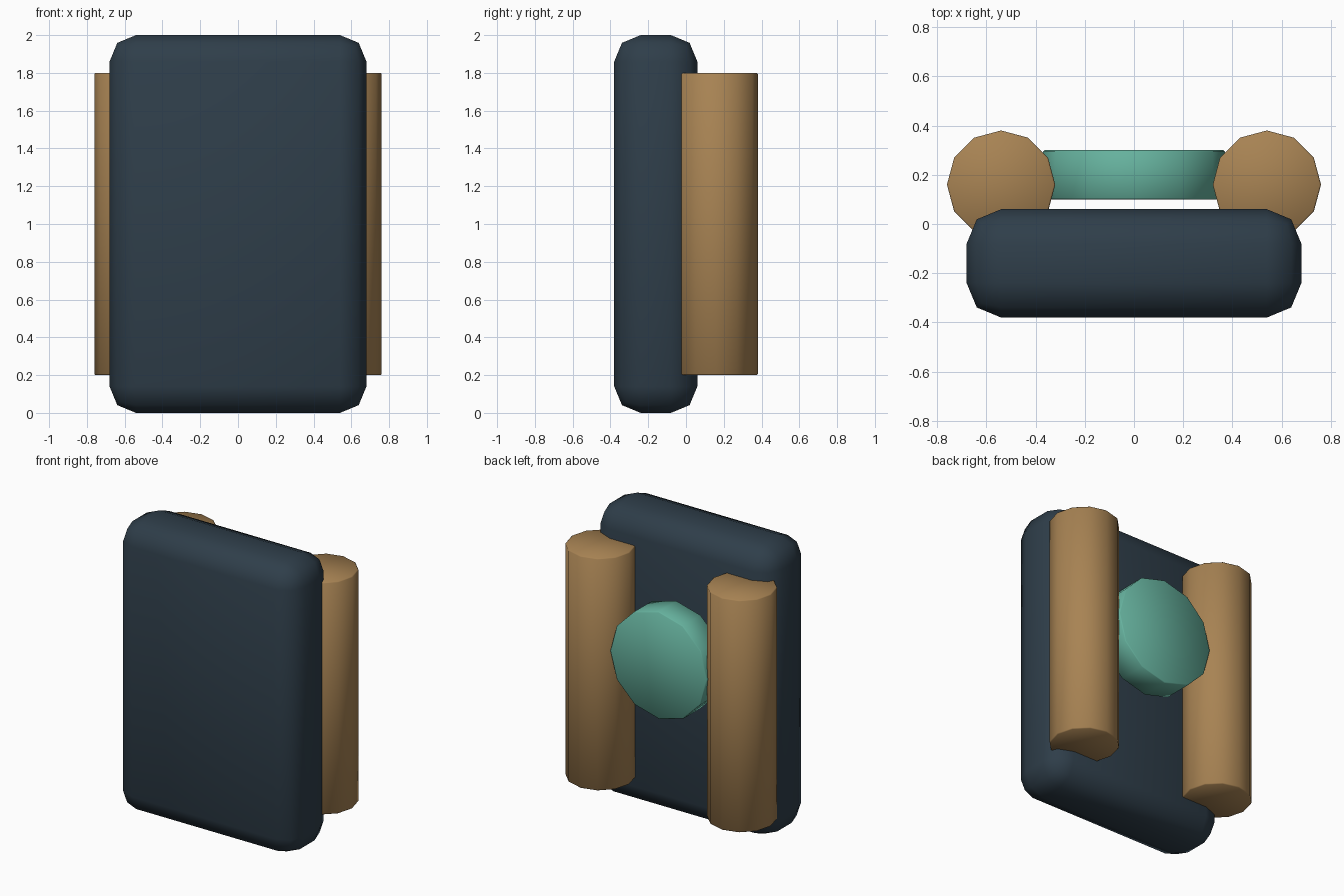
import bpy
import math

cube = bpy.data.objects.get("Cube")
if cube:
    bpy.data.objects.remove(cube, do_unlink=True)


def material(name, rgb):
    mat = bpy.data.materials.new(name)
    mat.use_nodes = True
    mat.diffuse_color = (*rgb, 1)
    mat.node_tree.nodes["Principled BSDF"].inputs["Base Color"].default_value = (*rgb, 1)
    return mat


def finish(obj, name, mat, bevel, segments):
    """Name, colour, round and smooth the active object."""
    obj.name = name
    obj.data.materials.append(mat)
    bpy.ops.object.transform_apply(location=False, rotation=True, scale=True)
    mod = obj.modifiers.new("Rounded edges", 'BEVEL')
    mod.width = bevel
    mod.segments = segments
    mod.limit_method = 'ANGLE'
    mod.angle_limit = math.radians(40)
    bpy.ops.object.modifier_apply(modifier=mod.name)
    bpy.ops.object.shade_smooth_by_angle(angle=math.radians(50))


def drum(name, mat, radius, depth, location, rotation=(0, 0, 0)):
    """Twelve-sided cylinder with finely softened rims."""
    bpy.ops.mesh.primitive_cylinder_add(vertices=12, radius=radius, depth=depth,
                                        location=location, rotation=rotation)
    finish(bpy.context.object, name, mat, 0.006, 1)


navy = material("dark slate blue", (0.028, 0.048, 0.068))
tan = material("tan brown", (0.39, 0.227, 0.087))
mint = material("mint green", (0.133, 0.445, 0.342))

# Rounded main slab
bpy.ops.mesh.primitive_cube_add(size=1, location=(0, -0.16, 1))
slab = bpy.context.object
slab.scale = (1.36, 0.44, 2)
finish(slab, "main_slab", navy, 0.14, 2)

# Pair of upright tanks sunk into the back
for side, x in (("left", 0.54), ("right", -0.54)):
    drum(side + "_tank", tan, 0.22, 1.6, (x, 0.16, 1))

# Disc bridging the tanks, facing the back
drum("back_disc", mint, 0.37, 0.2, (0, 0.2, 1.16), (math.pi / 2, math.pi / 2, 0))
